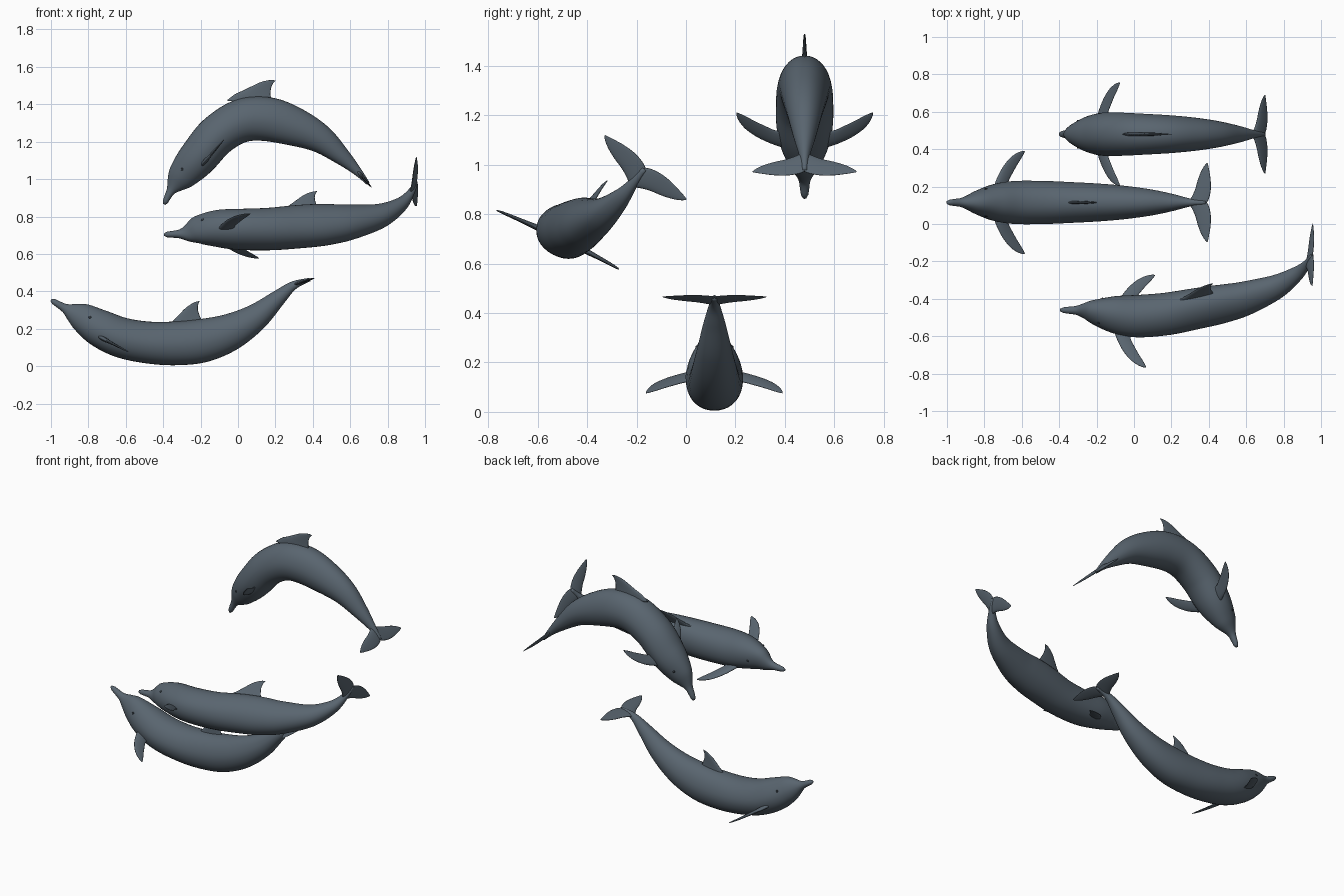
import bpy, bmesh, math
from mathutils import Vector

if "Cube" in bpy.data.objects:
    bpy.data.objects.remove(bpy.data.objects["Cube"])


def material(name, rgb):
    m = bpy.data.materials.new(name)
    m.diffuse_color = (*rgb, 1)
    m.use_nodes = True
    m.node_tree.nodes["Principled BSDF"].inputs["Base Color"].default_value = m.diffuse_color
    return m


SKIN = material("slate_blue_skin", (0.10, 0.13, 0.16))
EYE = material("dark_eye", (0.03, 0.04, 0.05))


def catmull(pts, per):
    """Smooth curve through tuples of any length."""
    pts = [Vector(p) for p in pts]
    pts = [pts[0] * 2 - pts[1]] + pts + [pts[-1] * 2 - pts[-2]]
    out = []
    for i in range(1, len(pts) - 2):
        a, b, c, d = pts[i - 1:i + 3]
        for k in range(per):
            t = k / per
            out.append(0.5 * (2 * b + (c - a) * t + (2 * a - 5 * b + 4 * c - d) * t * t
                              + (3 * b - a - 3 * c + d) * t ** 3))
    return out + [pts[-2]]


def lookup(table, t):
    """Linear look-up in rows whose first entry is the key."""
    for a, b in zip(table, table[1:]):
        if t <= b[0]:
            return a.lerp(b, max(0, (t - a[0]) / max(b[0] - a[0], 1e-9)))
    return table[-1].copy()


def loft(name, rings, mat):
    bm = bmesh.new()
    loops = [[bm.verts.new(p) for p in r] for r in rings]
    n = len(loops[0])
    for a, b in zip(loops, loops[1:]):
        for i in range(n):
            j = (i + 1) % n
            bm.faces.new((a[i], a[j], b[j], b[i]))
    bm.faces.new(loops[0])
    bm.faces.new(loops[-1])
    bmesh.ops.recalc_face_normals(bm, faces=bm.faces)
    me = bpy.data.meshes.new(name)
    bm.to_mesh(me)
    bm.free()
    me.polygons.foreach_set("use_smooth", [True] * len(me.polygons))
    me.materials.append(mat)
    ob = bpy.data.objects.new(name, me)
    bpy.context.collection.objects.link(ob)
    return ob


# body profile: position from snout to tail, half width, half height
PROFILE = catmull([
    (0, .007, .007), (.008, .014, .014), (.03, .019, .018), (.057, .024, .025),
    (.085, .040, .050), (.12, .064, .076), (.19, .099, .099), (.265, .115, .107),
    (.37, .115, .112), (.46, .109, .117), (.557, .101, .116), (.65, .089, .100),
    (.75, .070, .074), (.85, .045, .045), (.93, .021, .022), (1, .008, .006)], 6)

# fins: span, leading edge, trailing edge, half thickness
PECTORAL = [(.06, -.01, .085, .014), (.115, .012, .090, .014), (.16, .035, .115, .011),
            (.20, .062, .140, .009), (.24, .100, .168, .007), (.265, .140, .183, .005),
            (.276, .172, .188, .002)]
DORSAL = [(.07, -.23, .012, .014), (.11, -.19, .004, .012), (.135, -.150, -.002, .010),
          (.165, -.105, -.004, .008), (.19, -.066, .002, .006), (.205, -.030, .012, .004),
          (.211, -.005, .016, .002)]
FLUKE = [(0, -.125, -.016, .012), (.025, -.105, -.004, .011), (.07, -.083, .005, .009),
         (.12, -.068, .004, .007), (.165, -.050, -.003, .005), (.195, -.032, -.009, .003),
         (.21, -.018, -.013, .0015)]


def fin(name, origin, chord, span, thick, stations):
    rings = []
    for s, le, te, h in catmull(stations, 5):
        ring = []
        for k in range(20):
            a = math.tau * k / 20
            f = (1 - math.cos(a)) / 2
            lens = math.sin(a) * (1 - 0.45 * f)
            ring.append(origin + span * s + chord * (le + (te - le) * f) + thick * (h * lens))
        rings.append(ring)
    loft(name, rings, SKIN)


def dolphin(name, spine, roll, dorsal_at):
    curve = catmull(spine, 12)
    dist = [0]
    for a, b in zip(curve, curve[1:]):
        dist.append(dist[-1] + (b - a).length)
    path = [Vector((d / dist[-1], *p)) for d, p in zip(dist, curve)]

    def frame(t):
        at = lambda q: Vector(lookup(path, min(max(q, 0), 1))[1:])
        tan = (at(t + .025) - at(t - .025)).normalized()
        r = math.radians(roll[0] + (roll[1] - roll[0]) * t)
        side = Vector((0, math.cos(r), -math.sin(r)))
        side = (side - tan * tan.dot(side)).normalized()
        return at(t), tan, side, tan.cross(side)

    # body
    rings = []
    for i in range(91):
        t = .985 * i / 90
        c, tan, side, up = frame(t)
        _, w, h = lookup(PROFILE, t)
        ring = []
        for k in range(36):
            a = math.tau * k / 36
            x, z = (math.copysign(abs(v) ** .92, v) for v in (math.cos(a), math.sin(a)))
            ring.append(c + side * (w * x * (1 - .14 * max(0, z))) + up * (h * z))
        rings.append(ring)
    loft(name + "_body", rings, SKIN)

    # dorsal fin
    c, tan, side, up = frame(dorsal_at)
    fin(name + "_dorsal_fin", c, tan, up, side, DORSAL)

    # paired fins, flukes and eyes
    for s, label in ((1, "right"), (-1, "left")):
        c, tan, side, up = frame(.2)
        fin(f"{name}_{label}_flipper", c - up * .042, tan, side * s, up, PECTORAL)
        c, tan, side, up = frame(1)
        fin(f"{name}_{label}_fluke", c, tan, side * s, up, FLUKE)
        c, tan, side, up = frame(.145)
        _, w, h = lookup(PROFILE, .145)
        z = .022
        c = c + up * z + side * (s * w * .925)
        rings = []
        for k in range(1, 8):
            b = math.pi * k / 8
            rings.append([c + side * (s * .005 * math.cos(b))
                          + (tan * math.cos(a) + up * math.sin(a)) * (.008 * math.sin(b))
                          for a in (math.tau * j / 12 for j in range(12))])
        loft(f"{name}_{label}_eye", rings, EYE)


# leaping dolphin, arched downward
dolphin("leaping_dolphin", [(x, .48, z) for x, z in (
    (-.395, .865), (-.36, .935), (-.305, 1.01), (-.21, 1.12), (-.11, 1.235), (.02, 1.312),
    (.16, 1.32), (.315, 1.275), (.44, 1.215), (.545, 1.13), (.635, 1.045), (.71, .96))],
    (0, 0), .53)

# lower dolphin, arched upward
dolphin("lower_dolphin", [(x, .115, z) for x, z in (
    (-1, .354), (-.92, .307), (-.835, .262), (-.738, .203), (-.62, .152), (-.476, .126),
    (-.33, .122), (-.187, .137), (-.043, .182), (.096, .262), (.22, .369), (.30, .433),
    (.406, .47))], (0, 0), .565)

# middle dolphin, rolled with the tail swung aside
dolphin("middle_dolphin", [
    (-.395, -.46, .703), (-.28, -.462, .71), (-.22, -.468, .728), (-.12, -.48, .737),
    (.01, -.49, .733), (.17, -.478, .735), (.33, -.45, .748), (.49, -.42, .76),
    (.60, -.393, .772), (.76, -.334, .805), (.87, -.265, .865), (.925, -.21, .93),
    (.96, -.155, 1.0)], (22, 39), .555)
